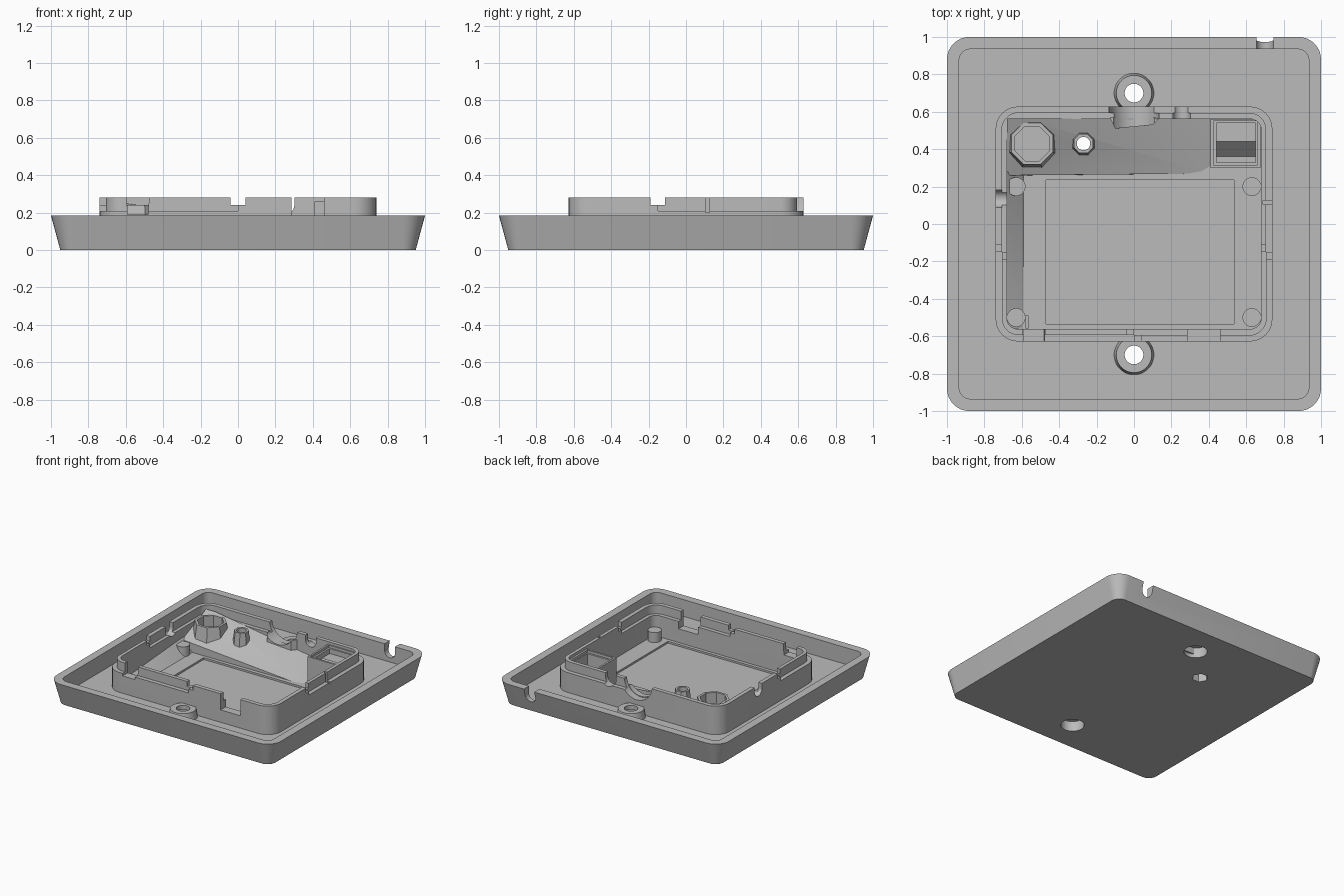
import bpy, bmesh, math
from mathutils import Matrix, Vector

if "Cube" in bpy.data.objects:
    bpy.data.objects.remove(bpy.data.objects["Cube"], do_unlink=True)

grey = bpy.data.materials.new("plain_grey")
grey.use_nodes = True
grey.diffuse_color = (0.5, 0.5, 0.5, 1)
grey.node_tree.nodes["Principled BSDF"].inputs["Base Color"].default_value = (0.5, 0.5, 0.5, 1)


def make(name, bm):
    bmesh.ops.recalc_face_normals(bm, faces=bm.faces[:])
    me = bpy.data.meshes.new(name)
    bm.to_mesh(me)
    bm.free()
    me.materials.append(grey)
    ob = bpy.data.objects.new(name, me)
    bpy.context.collection.objects.link(ob)
    return ob


def rounded(name, hx, hy, z0, z1, r, taper=0.0):
    """Prism with rounded corners; the lower outline is pulled in by taper."""
    bm = bmesh.new()
    rings = []
    for z, d in ((z0, taper), (z1, 0)):
        ring = []
        for i, (sx, sy) in enumerate(((1, 1), (-1, 1), (-1, -1), (1, -1))):
            for k in range(9):
                a = math.pi / 2 * (i + k / 8)
                ring.append(bm.verts.new((sx * (hx - r) + (r - d) * math.cos(a),
                                          sy * (hy - r) + (r - d) * math.sin(a), z)))
        rings.append(ring)
    low, high = rings
    bm.faces.new(low)
    bm.faces.new(high)
    for i in range(len(low)):
        j = (i + 1) % len(low)
        bm.faces.new((low[i], low[j], high[j], high[i]))
    return make(name, bm)


def box(name, x0, x1, y0, y1, z0, z1):
    bm = bmesh.new()
    m = Matrix.Translation(((x0 + x1) / 2, (y0 + y1) / 2, (z0 + z1) / 2))
    bmesh.ops.create_cube(bm, size=1, matrix=m @ Matrix.Diagonal((x1 - x0, y1 - y0, z1 - z0, 1)))
    return make(name, bm)


def cone(name, x, y, z0, z1, r0, r1, n=32, axis="Z"):
    """Tapered post; for axis X or Y it is a bar centred on (x, y, z0) of length z1."""
    bm = bmesh.new()
    if axis == "Z":
        m, depth = Matrix.Translation((x, y, (z0 + z1) / 2)), z1 - z0
    else:
        turn = Matrix.Rotation(math.pi / 2, 4, "Y" if axis == "X" else "X")
        m, depth = Matrix.Translation((x, y, z0)) @ turn, z1
    m = m @ Matrix.Rotation(math.pi / n, 4, "Z")
    bmesh.ops.create_cone(bm, cap_ends=True, segments=n, radius1=r0, radius2=r1, depth=depth, matrix=m)
    return make(name, bm)


def hull(name, points):
    bm = bmesh.new()
    for p in points:
        bm.verts.new(p)
    bmesh.ops.convex_hull(bm, input=bm.verts[:])
    return make(name, bm)


def combine(ob, other, op="DIFFERENCE"):
    mod = ob.modifiers.new("cut", "BOOLEAN")
    mod.operation, mod.object, mod.solver = op, other, "EXACT"
    bpy.context.view_layer.objects.active = ob
    bpy.ops.object.modifier_apply(modifier=mod.name)
    bpy.data.objects.remove(other, do_unlink=True)


FLOOR, LEDGE, TOP = 0.04, 0.21, 0.28

# Sloped tray with its open channel, screen recess and cable notch
tray = rounded("tray", 1, 1, 0, 0.185, 0.12, 0.05)
combine(tray, rounded("channel", 0.935, 0.935, 0.05, 0.4, 0.06))
combine(tray, rounded("inner_floor", 0.69, 0.57, FLOOR, 0.4, 0.06))
combine(tray, box("screen_recess", -0.47, 0.535, -0.535, 0.235, 0.025, 0.1))
combine(tray, cone("notch_round", 0.7, 1, 0.13, 0.3, 0.046, 0.046, 24, "Y"))
combine(tray, box("notch_slot", 0.654, 0.746, 0.85, 1.15, 0.13, 0.3))

# Inner enclosure wall
wall = rounded("enclosure_wall", 0.74, 0.628, 0.03, TOP, 0.12)
combine(wall, rounded("hollow", 0.68, 0.562, 0, 0.4, 0.06))

# Interlocking lip: the outer or the inner half is lowered in alternate quadrants
for sx, sy in ((-1, -1), (1, 1), (1, -1), (-1, 1)):
    y0, y1 = (-1, -0.15) if sy < 0 else (-0.15, 1)
    quarter = box("quarter", min(0, sx), max(0, sx), y0, y1, LEDGE, 0.4)
    middle = rounded("middle", 0.707, 0.594, 0.1, 0.5, 0.09)
    combine(quarter, middle, "DIFFERENCE" if sx == sy else "INTERSECT")
    combine(wall, quarter)

# V cuts where the lip halves meet
for x, y, axis in ((0, -0.6, "Y"), (0.7, -0.15, "X"), (-0.7, -0.15, "X")):
    combine(wall, cone("v_cut", x, y, TOP, 0.2, 0.055, 0.055, 4, axis))

# Cable and connector openings in the wall
combine(wall, hull("left_opening", [(x, y, z) for y in (-0.7, -0.5) for x, z in
                                    ((-0.6, 0.4), (-0.47, 0.4), (-0.59, 0.19), (-0.48, 0.19))]))
combine(wall, box("right_opening", 0.285, 0.46, -0.7, -0.5, 0.15, 0.4))
combine(wall, box("side_slit", 0.69, 0.8, 0.105, 0.125, LEDGE - 0.01, 0.4))
for x, y, r, axis in ((0, 0.6, 0.135, "Y"), (0.255, 0.6, 0.046, "Y"), (-0.7, 0.135, 0.046, "X")):
    z = 0.29 if r > 0.1 else 0.24
    combine(wall, cone("round_opening", x, y, z, 0.3, r, r, 32, axis))
    if axis == "Y":
        combine(wall, box("slot", x - r, x + r, 0.5, 0.7, z, 0.4))
    else:
        combine(wall, box("slot", -0.8, -0.6, y - r, y + r, z, 0.4))

# Cradle behind the large rear opening
cradle = hull("connector_cradle", [(x, y, z) for x, y in ((-0.13, 0.57), (-0.1, 0.51), (0.1, 0.53), (0.14, 0.57))
                                   for z in (0.1, 0.22)])
combine(cradle, cone("cradle_cut", 0, 0.55, 0.29, 0.4, 0.13, 0.13, 32, "Y"))

# Sloping infill in the rear left corner and along the left wall
ramp = hull("rear_ramp", [(-0.68, 0.565, 0.25), (-0.6, 0.565, 0.25), (-0.68, 0.26, 0.12), (0.41, 0.565, 0.1),
                          (-0.6, 0.26, 0.03), (0.41, 0.565, 0.03), (0.41, 0.27, 0.03), (-0.68, 0.565, 0.03),
                          (-0.68, 0.26, 0.03)])
side_ramp = hull("side_ramp", [(-0.685, -0.56, 0.08), (-0.685, 0.28, 0.14), (-0.685, -0.56, 0.03),
                               (-0.685, 0.28, 0.03), (-0.58, -0.56, 0.03), (-0.58, 0.28, 0.03)])

# Hollow eight-sided post
post = cone("octagonal_post", -0.545, 0.43, 0.035, 0.24, 0.15, 0.12, 8)
for ob in (post, ramp):
    combine(ob, cone("post_bore", -0.545, 0.43, 0.07, 0.4, 0.1, 0.1, 8))

# Drilled standoff with a hexagonal pocket underneath
standoff = cone("standoff", -0.27, 0.43, 0.03, 0.24, 0.075, 0.055, 8)
for ob in (standoff, ramp, tray):
    combine(ob, cone("standoff_bore", -0.27, 0.43, -0.1, 0.4, 0.036, 0.036, 24))
    combine(ob, cone("nut_pocket", -0.27, 0.43, -0.1, 0.09, 0.06, 0.06, 6))

# Screw bosses, counterbored from below
for name, y in (("front_screw_boss", -0.7), ("rear_screw_boss", 0.7)):
    boss = cone(name, 0, y, 0.03, 0.115, 0.11, 0.095)
    for ob in (boss, tray):
        combine(ob, cone("screw_hole", 0, y, -0.1, 0.4, 0.05, 0.05))
        combine(ob, cone("counterbore", 0, y, -0.1, 0.08, 0.086, 0.086))
    bpy.context.view_layer.objects.active = boss

# Square socket in the rear right corner, with a slanted rib inside
socket = box("socket", 0.41, 0.675, 0.3, 0.56, 0.03, 0.26)
combine(socket, box("socket_step", 0.425, 0.66, 0.315, 0.55, 0.24, 0.4))
combine(socket, box("socket_pocket", 0.44, 0.65, 0.33, 0.54, 0.12, 0.4))
hull("socket_rib", [(x, y, z) for x in (0.44, 0.65) for y, z in
                    ((0.35, 0.11), (0.44, 0.2), (0.54, 0.2), (0.54, 0.11))])

# Small locating pads at the screen corners and a thin fin
for name, x, y in (("rear_left_pad", 0.63, 0.2), ("rear_right_pad", -0.63, 0.2),
                   ("front_left_pad", 0.63, -0.5), ("front_right_pad", -0.63, -0.5)):
    cone(name, x, y, 0.03, 0.12, 0.05, 0.05, 24)
box("fin", -0.58, -0.565, -0.56, -0.49, 0.03, 0.15)

# Smooth curved sides, keep edges crisp
bpy.ops.object.select_all(action="DESELECT")
for ob in bpy.context.collection.objects:
    if ob.type == "MESH" and ob.data.materials and ob.data.materials[0] == grey:
        ob.select_set(True)
        bpy.context.view_layer.objects.active = ob
bpy.ops.object.shade_smooth_by_angle(angle=math.radians(30))
